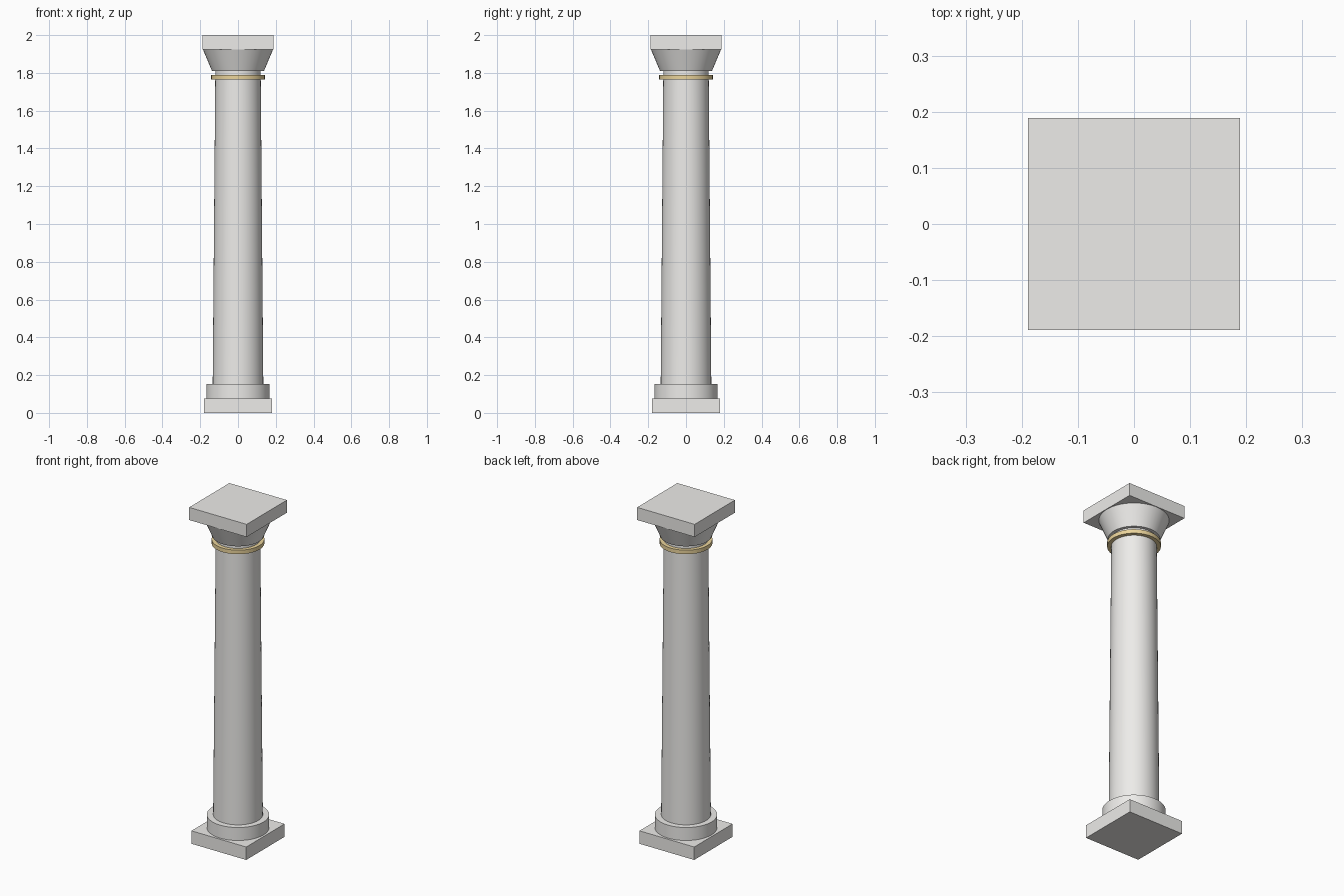
import bpy
import math

if "Cube" in bpy.data.objects:
    bpy.data.objects.remove(bpy.data.objects["Cube"])


def material(name, rgb):
    mat = bpy.data.materials.new(name)
    mat.diffuse_color = (*rgb, 1)
    mat.use_nodes = True
    mat.node_tree.nodes["Principled BSDF"].inputs["Base Color"].default_value = mat.diffuse_color
    return mat


stone = material("pale_stone", (0.85, 0.84, 0.82))
gold = material("gold", (0.83, 0.66, 0.33))


def slab(name, half, z0, z1):
    bpy.ops.mesh.primitive_cube_add(size=1, location=(0, 0, (z0 + z1) / 2))
    ob = bpy.context.object
    ob.name = name
    ob.scale = (2 * half, 2 * half, z1 - z0)
    bpy.ops.object.transform_apply(location=False, rotation=False, scale=True)
    ob.data.materials.append(stone)


def drum(name, r0, r1, z0, z1, mat=stone):
    bpy.ops.mesh.primitive_cone_add(vertices=48, radius1=r0, radius2=r1,
                                    depth=z1 - z0, location=(0, 0, (z0 + z1) / 2))
    ob = bpy.context.object
    ob.name = name
    bpy.ops.object.shade_smooth_by_angle(angle=math.radians(30))
    ob.data.materials.append(mat)


# Base: square plinth and round step
slab("plinth", 0.18, 0.0, 0.077)
drum("base_disc", 0.168, 0.168, 0.077, 0.154)

# Tapered shaft
drum("shaft", 0.134, 0.12, 0.154, 1.811)

# Gold neck band
drum("neck_band", 0.142, 0.142, 1.766, 1.79, gold)

# Capital: flared bell and square top slab
drum("capital_bell", 0.138, 0.186, 1.811, 1.925)
slab("capital_slab", 0.189, 1.925, 2.0)
